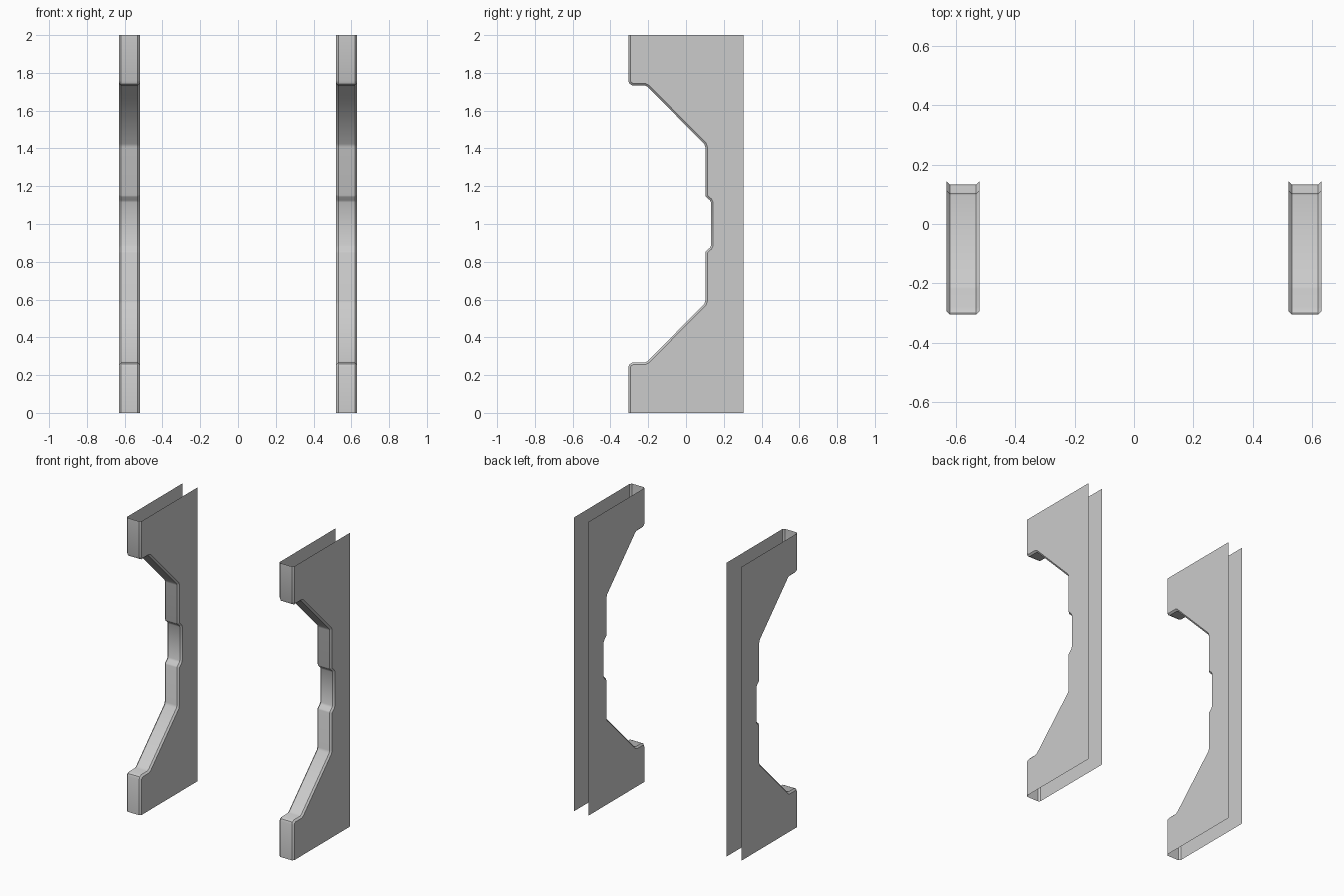
import bpy, bmesh, math
from mathutils import Vector

if "Cube" in bpy.data.objects:
    bpy.data.objects.remove(bpy.data.objects["Cube"])

HALF_W, CH, BACK = 0.055, 0.011, 0.305

# Lower half of the front edge as (y, z); the upper half mirrors about z = 1
lower = [(-0.305, 0), (-0.305, 0.243), (-0.299, 0.258), (-0.282, 0.267),
         (-0.218, 0.267), (-0.204, 0.273), (0.096, 0.576), (0.102, 0.592),
         (0.102, 0.848), (0.106, 0.857), (0.126, 0.874), (0.132, 0.886)]
edge = [Vector(p) for p in lower + [(y, 2 - z) for y, z in reversed(lower)]]


def inset(points, d):
    """Offset the polyline towards the back with mitred corners."""
    out = []
    for i, p in enumerate(points):
        normals = []
        for a, b in ((i - 1, i), (i, i + 1)):
            if a >= 0 and b < len(points):
                t = (points[b] - points[a]).normalized()
                normals.append(Vector((t.y, -t.x)))
        m = sum(normals, Vector((0, 0))).normalized()
        out.append(p + m * d / m.dot(normals[0]))
    return out


def panel(name, cx):
    bm = bmesh.new()
    inner = inset(edge, CH)
    rows = []
    # Four rails: side, chamfer, chamfer, side
    for x, prof in ((-HALF_W, inner), (-HALF_W + CH, edge),
                    (HALF_W - CH, edge), (HALF_W, inner)):
        rows.append([bm.verts.new((cx + x, p.x, p.y)) for p in prof])
    # Front strip and its chamfers
    for a, b in zip(rows, rows[1:]):
        for i in range(len(a) - 1):
            bm.faces.new((a[i], b[i], b[i + 1], a[i + 1]))
    # Flat side sheets; back, top and bottom stay open
    for row, x, flip in ((rows[0], -HALF_W, False), (rows[3], HALF_W, True)):
        top = bm.verts.new((cx + x, BACK, 2))
        bottom = bm.verts.new((cx + x, BACK, 0))
        loop = row + [top, bottom]
        bm.faces.new(loop[::-1] if flip else loop)
    me = bpy.data.meshes.new(name)
    bm.to_mesh(me)
    bm.free()
    ob = bpy.data.objects.new(name, me)
    bpy.context.collection.objects.link(ob)
    bpy.ops.object.select_all(action='DESELECT')
    ob.select_set(True)
    bpy.context.view_layer.objects.active = ob
    bpy.ops.object.shade_smooth_by_angle(angle=math.radians(35))


panel("left_side_panel", -0.575)
panel("right_side_panel", 0.575)
